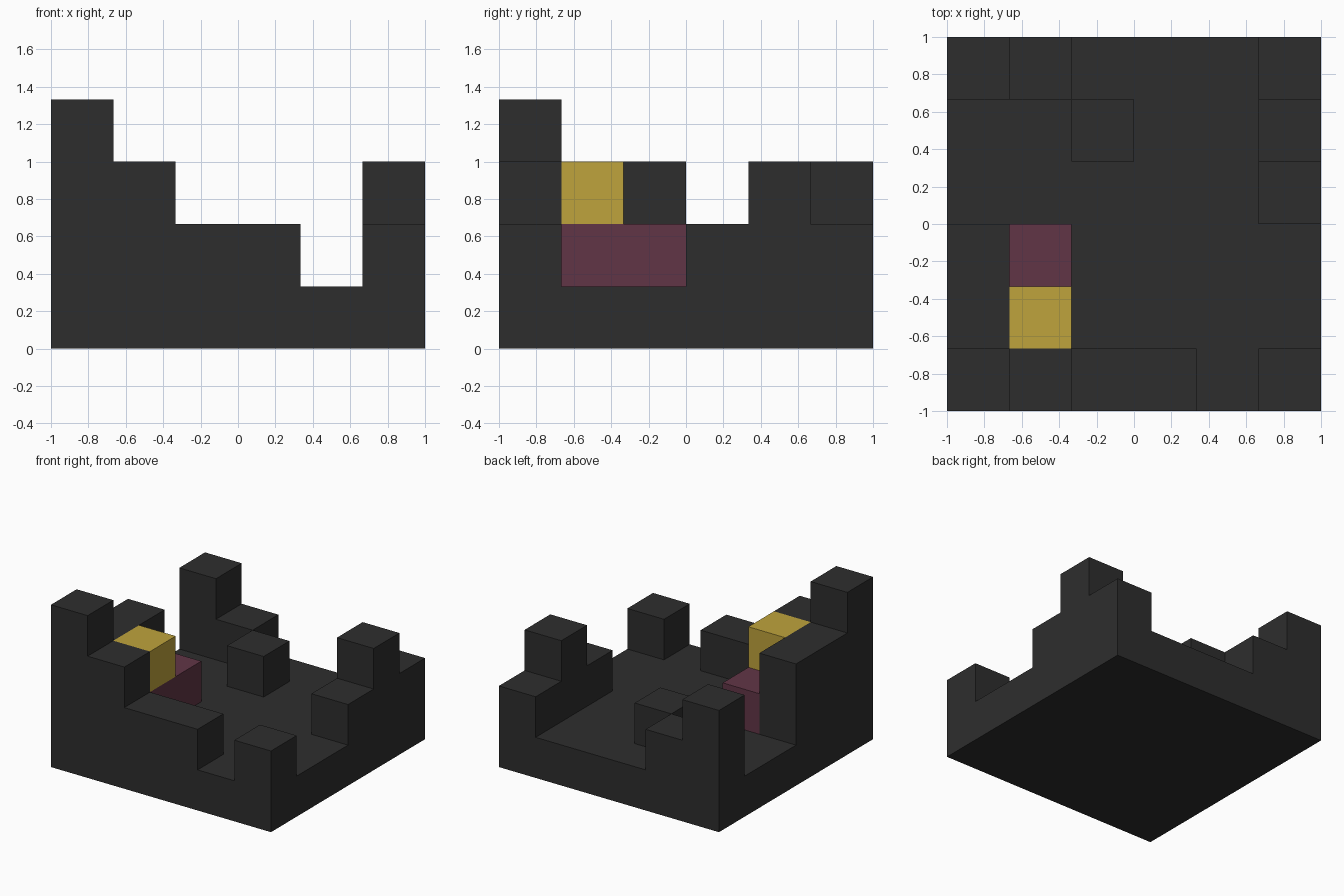
import bpy
import bmesh
from mathutils import Vector

default = bpy.data.objects.get("Cube")
if default:
    bpy.data.objects.remove(default, do_unlink=True)

CELL = 1 / 3
ORIGIN = Vector((-1, -1, 0))


def make_material(name, rgb):
    mat = bpy.data.materials.new(name)
    mat.use_nodes = True
    colour = (*rgb, 1)
    mat.diffuse_color = colour
    mat.node_tree.nodes["Principled BSDF"].inputs["Base Color"].default_value = colour
    return mat


charcoal = make_material("charcoal", (0.027, 0.027, 0.027))
plum = make_material("plum", (0.12, 0.036, 0.061))
mustard = make_material("mustard", (0.52, 0.366, 0.045))

# Each part is a set of blocks: grid corner (x, y, z), then size in cells
parts = {
    "base_slab": (charcoal, [((0, 0, 0), (6, 6, 1))]),
    "front_steps": (charcoal, [((0, 0, 1), (1, 1, 3)),
                               ((1, 0, 1), (1, 1, 2)),
                               ((2, 0, 1), (2, 1, 1))]),
    "front_corner_post": (charcoal, [((5, 0, 1), (1, 1, 1))]),
    "side_wall": (charcoal, [((0, 1, 1), (1, 2, 2))]),
    "back_corner_tower": (charcoal, [((0, 5, 1), (1, 1, 2)),
                                     ((1, 5, 1), (1, 1, 1))]),
    "inner_block": (charcoal, [((2, 4, 1), (1, 1, 1))]),
    "side_battlement": (charcoal, [((5, 3, 1), (1, 1, 1)),
                                   ((5, 4, 1), (1, 1, 2)),
                                   ((5, 5, 1), (1, 1, 1))]),
    "plum_bench": (plum, [((1, 1, 1), (1, 2, 1))]),
    "mustard_block": (mustard, [((1, 1, 2), (1, 1, 1))]),
}


def cells_of(blocks):
    return {(x + i, y + j, z + k)
            for (x, y, z), (w, d, h) in blocks
            for i in range(w) for j in range(d) for k in range(h)}


occupied = set().union(*(cells_of(blocks) for _, blocks in parts.values()))


def build_part(name, mat, blocks):
    """Make the outer skin of a part, leaving out faces hidden by neighbours."""
    bm = bmesh.new()
    for cell in sorted(cells_of(blocks)):
        for axis in range(3):
            for side in (0, 1):
                step = [0, 0, 0]
                step[axis] = 2 * side - 1
                if tuple(c + s for c, s in zip(cell, step)) in occupied:
                    continue
                u, v = Vector(), Vector()
                u[(axis + 1) % 3] = v[(axis + 2) % 3] = 1
                corner = Vector(cell)
                corner[axis] += side
                ring = [corner, corner + u, corner + u + v, corner + v]
                if not side:
                    ring.reverse()
                bm.faces.new([bm.verts.new(ORIGIN + p * CELL) for p in ring])
    bmesh.ops.remove_doubles(bm, verts=bm.verts, dist=0.001)
    # Merge flat neighbouring squares into clean panels
    bmesh.ops.dissolve_limit(bm, angle_limit=0.01, verts=bm.verts, edges=bm.edges)
    mesh = bpy.data.meshes.new(name)
    bm.to_mesh(mesh)
    bm.free()
    mesh.materials.append(mat)
    obj = bpy.data.objects.new(name, mesh)
    bpy.context.collection.objects.link(obj)


for part_name, (part_mat, part_blocks) in parts.items():
    build_part(part_name, part_mat, part_blocks)
